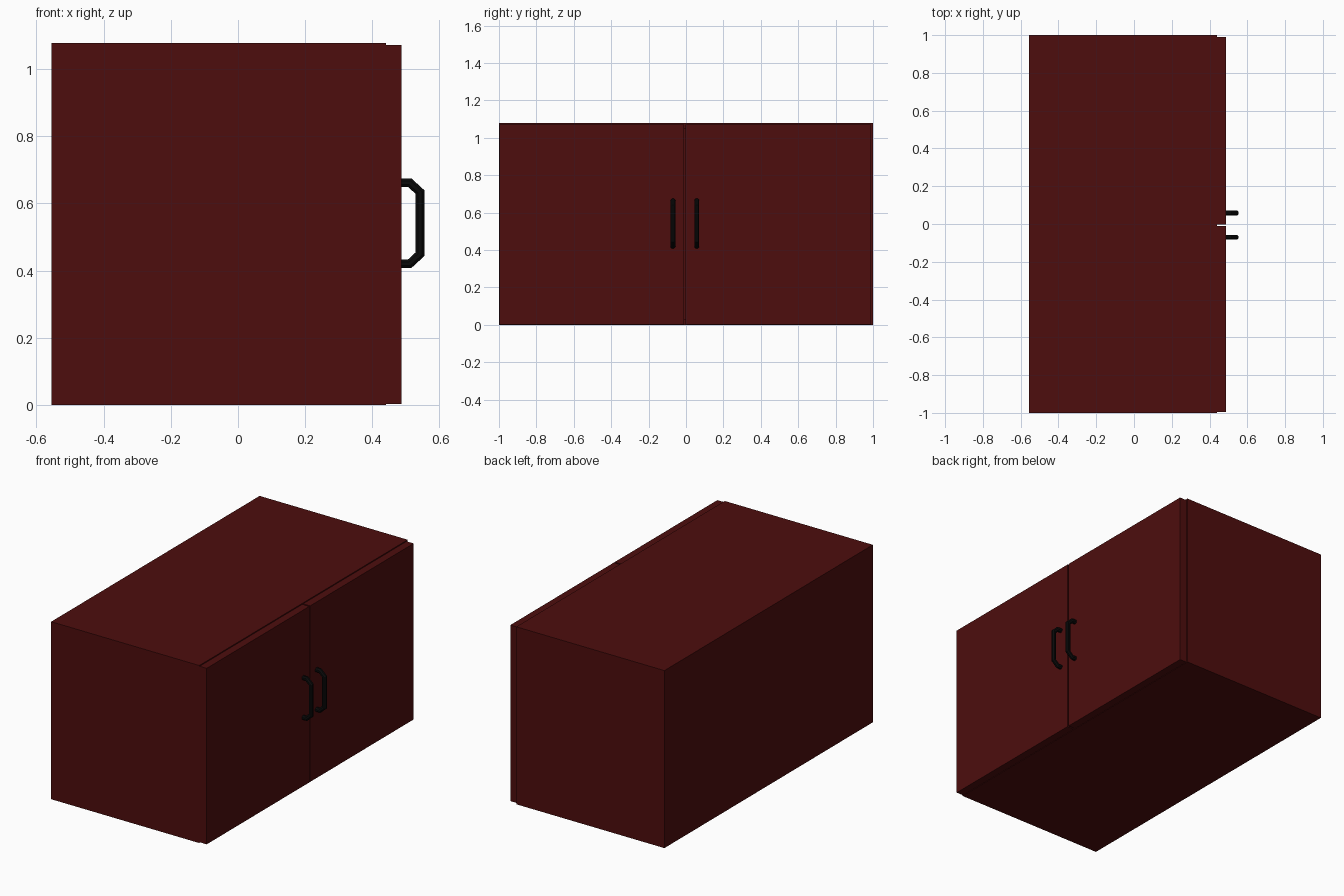
import bpy
import bmesh
import math
from mathutils import Vector

if "Cube" in bpy.data.objects:
    bpy.data.objects.remove(bpy.data.objects["Cube"])


def material(name, rgb):
    m = bpy.data.materials.new(name)
    m.diffuse_color = (*rgb, 1)
    m.use_nodes = True
    m.node_tree.nodes["Principled BSDF"].inputs["Base Color"].default_value = m.diffuse_color
    return m


WOOD = material("dark red wood", (0.075, 0.004, 0.004))
BLACK = material("black metal", (0.003, 0.003, 0.003))


def add_object(name, bm, mat):
    bmesh.ops.recalc_face_normals(bm, faces=bm.faces)
    mesh = bpy.data.meshes.new(name)
    bm.to_mesh(mesh)
    bm.free()
    mesh.materials.append(mat)
    obj = bpy.data.objects.new(name, mesh)
    bpy.context.collection.objects.link(obj)
    return obj


def box_mesh(lo, hi):
    bm = bmesh.new()
    bmesh.ops.create_cube(bm, size=1)
    lo, hi = Vector(lo), Vector(hi)
    bmesh.ops.scale(bm, vec=hi - lo, verts=bm.verts)
    bmesh.ops.translate(bm, vec=(lo + hi) / 2, verts=bm.verts)
    return bm


# Cabinet body: a box open at the door side, with a wall thickness
bm = box_mesh((-0.555, -1, 0), (0.44, 1, 1.078))
front = max(bm.faces, key=lambda f: f.calc_center_median().x)
bmesh.ops.inset_individual(bm, faces=[front], thickness=0.045)
cavity = bmesh.ops.extrude_discrete_faces(bm, faces=[front])["faces"][0]
bmesh.ops.translate(bm, vec=(-0.95, 0, 0), verts=cavity.verts)
add_object("cabinet_body", bm, WOOD)

# Two doors with a narrow gap between them
for name, y0, y1 in (("left_door", -0.996, -0.011), ("right_door", -0.003, 0.990)):
    add_object(name, box_mesh((0.44, y0, 0.003), (0.487, y1, 1.072)), WOOD)

# Handle path in x and z, swept with a mitred octagonal section
PATH = [(0.480, 0.662), (0.511, 0.662), (0.5415, 0.634),
        (0.5415, 0.449), (0.511, 0.421), (0.480, 0.421)]


def handle(name, y, radius=0.0138, sides=8):
    pts = [Vector((x, 0, z)) for x, z in PATH]
    dirs = [(b - a).normalized() for a, b in zip(pts, pts[1:])]
    bm = bmesh.new()
    rings = []
    for i, p in enumerate(pts):
        d0, d1 = dirs[max(i - 1, 0)], dirs[min(i, len(dirs) - 1)]
        t = (d0 + d1).normalized()
        n = Vector((t.z, 0, -t.x)) / t.dot(d0)
        ring = []
        for k in range(sides):
            a = math.tau * (k + 0.5) / sides
            q = p + n * radius * math.cos(a) + Vector((0, y + radius * math.sin(a), 0))
            ring.append(bm.verts.new(q))
        rings.append(ring)
    for r0, r1 in zip(rings, rings[1:]):
        for k in range(sides):
            j = (k + 1) % sides
            bm.faces.new((r0[k], r0[j], r1[j], r1[k]))
    bm.faces.new(rings[0])
    bm.faces.new(rings[-1])
    add_object(name, bm, BLACK)


handle("left_handle", -0.070)
handle("right_handle", 0.058)
